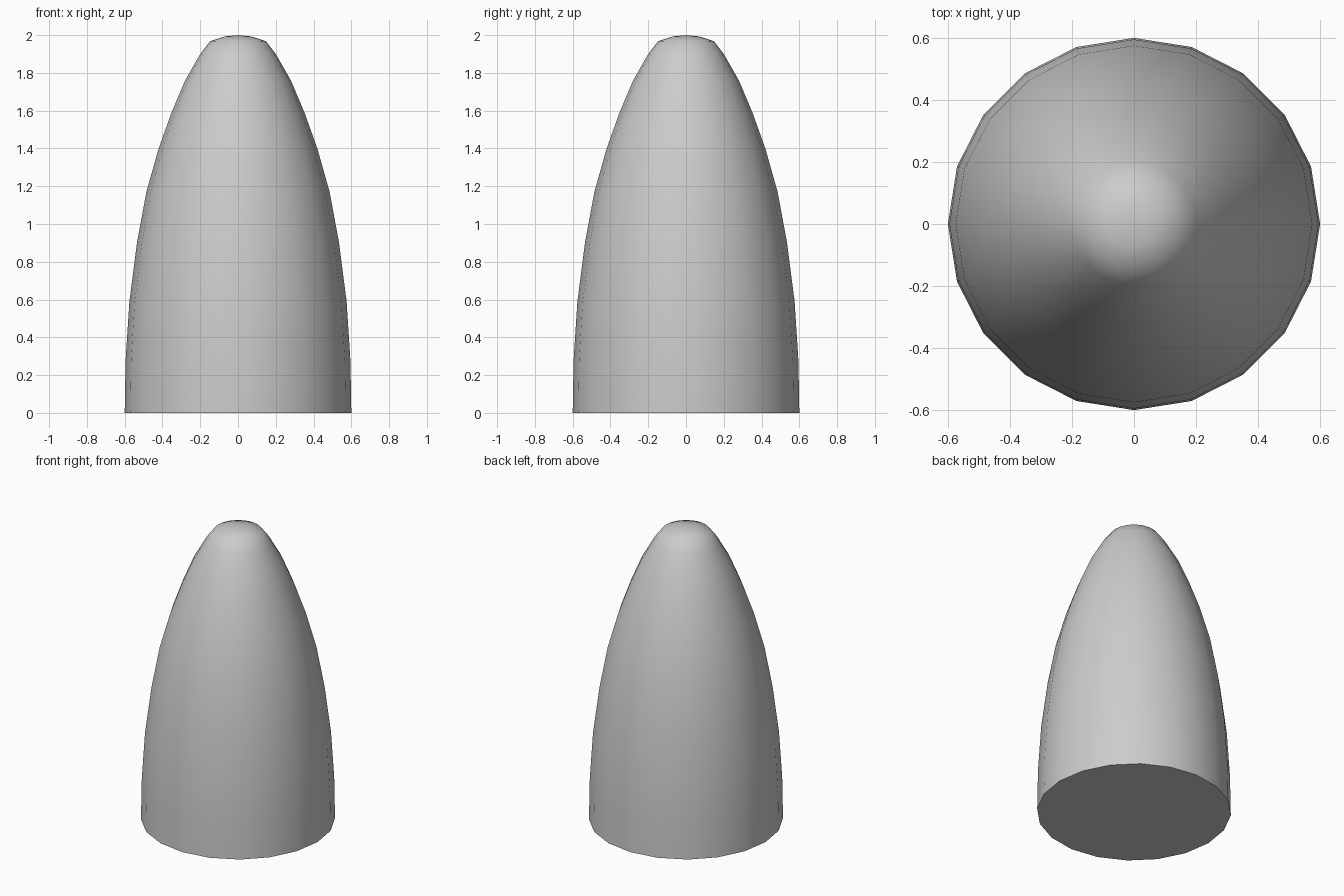
import bpy, bmesh, math

if "Cube" in bpy.data.objects:
    bpy.data.objects.remove(bpy.data.objects["Cube"])

SIDES = 20

# Half profile of the ogive, (radius, height) from base to just below the tip
PROFILE = [(0.60, 0.0), (0.595, 0.28), (0.575, 0.59), (0.535, 0.90),
           (0.485, 1.17), (0.42, 1.40), (0.352, 1.59), (0.28, 1.76),
           (0.20, 1.90), (0.148, 1.968), (0.07, 1.993)]


def ring(bm, radius, z):
    return [bm.verts.new((radius * math.cos(i * math.tau / SIDES),
                          radius * math.sin(i * math.tau / SIDES), z))
            for i in range(SIDES)]


# Nose cone body with flat base and rounded tip
bm = bmesh.new()
rings = [ring(bm, r, z) for r, z in PROFILE]
tip = bm.verts.new((0, 0, 2.0))
bm.faces.new(rings[0][::-1])
for i in range(SIDES):
    j = (i + 1) % SIDES
    for low, high in zip(rings, rings[1:]):
        bm.faces.new((low[i], low[j], high[j], high[i]))
    bm.faces.new((rings[-1][i], rings[-1][j], tip))

mesh = bpy.data.meshes.new("nose_cone")
bm.to_mesh(mesh)
bm.free()
nose_cone = bpy.data.objects.new("nose_cone", mesh)
bpy.context.collection.objects.link(nose_cone)

# Smooth sides, sharp base rim
bpy.context.view_layer.objects.active = nose_cone
nose_cone.select_set(True)
bpy.ops.object.shade_smooth_by_angle(angle=math.radians(50))
